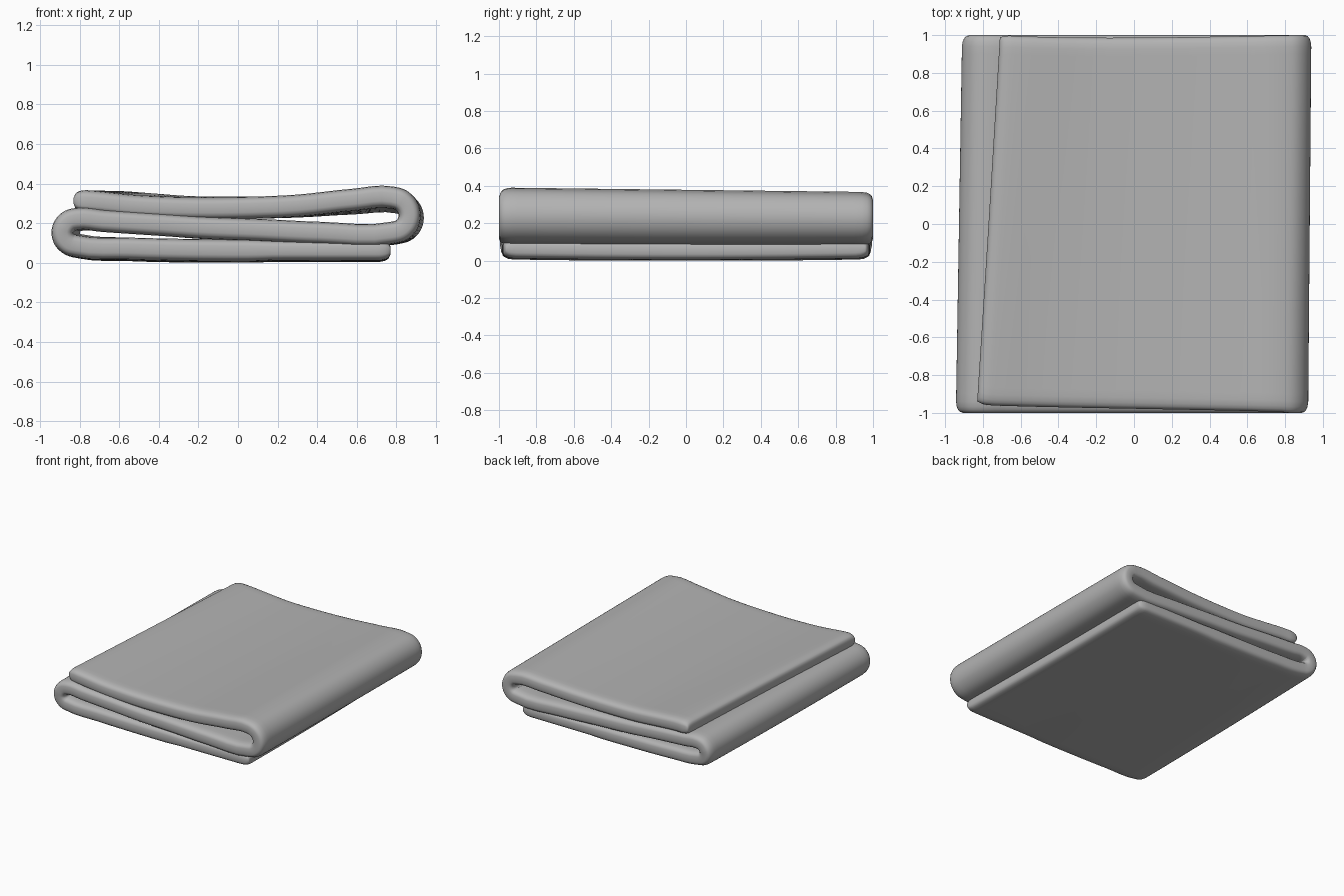
import bpy, bmesh, math
from mathutils import Vector

if "Cube" in bpy.data.objects:
    bpy.data.objects.remove(bpy.data.objects["Cube"])

HALF = 0.056          # half thickness of the cloth


def fold(cx, cz, r, side):
    """Half circle from the lower layer to the upper one."""
    return [(cx + side * r * math.cos(a), cz + r * math.sin(a))
            for a in (math.radians(d) for d in range(-90, 91, 30))]


def centreline(lower, left, middle, right, upper):
    return lower + fold(*left, -1) + middle + fold(*right, 1) + upper


# S-shaped centreline at the front hem and at the back hem
front = centreline(
    [(0.77, 0.058), (0.745, 0.058), (0.68, 0.058), (0.3, 0.058), (-0.2, 0.060), (-0.55, 0.068)],
    (-0.815, 0.153, 0.072),
    [(-0.68, 0.215), (-0.4, 0.196), (-0.2, 0.181), (0.1, 0.168), (0.42, 0.152)],
    (0.775, 0.243, 0.091),
    [(0.58, 0.322), (0.3, 0.292), (0, 0.280), (-0.3, 0.280), (-0.55, 0.292), (-0.74, 0.312), (-0.805, 0.316), (-0.83, 0.316)])
back = centreline(
    [(0.76, 0.058), (0.735, 0.058), (0.67, 0.058), (0.3, 0.058), (-0.2, 0.060), (-0.55, 0.068)],
    (-0.785, 0.153, 0.069),
    [(-0.68, 0.215), (-0.4, 0.198), (-0.2, 0.182), (0.1, 0.168), (0.42, 0.152)],
    (0.805, 0.230, 0.078),
    [(0.58, 0.303), (0.3, 0.288), (0, 0.282), (-0.25, 0.285), (-0.45, 0.300), (-0.6, 0.310), (-0.685, 0.310), (-0.71, 0.310)])


def smooth(points, steps=4):
    """Catmull-Rom interpolation of a 2D path."""
    p = [Vector(q) for q in points]
    p = [2 * p[0] - p[1]] + p + [2 * p[-1] - p[-2]]
    out = []
    for a, b, c, d in zip(p, p[1:], p[2:], p[3:]):
        # scaled tangents keep unevenly spaced points from overshooting
        l1, l0, l2 = (c - b).length, (b - a).length, (d - c).length
        m1 = ((b - a) / l0 * l1 + (c - b) / l1 * l0) / (l0 + l1) * l1
        m2 = ((c - b) / l1 * l2 + (d - c) / l2 * l1) / (l1 + l2) * l1
        for i in range(steps):
            t = i / steps
            out.append((2*t**3 - 3*t*t + 1) * b + (t**3 - 2*t*t + t) * m1
                       + (3*t*t - 2*t**3) * c + (t**3 - t*t) * m2)
    return out + [p[-2]]


def rounded(d, w=0.06):
    """Thickness factor at distance d from a hem."""
    k = min(d / w, 1)
    return 0.4 + 0.6 * math.sqrt(1 - (1 - k) ** 2)


path_f, path_b = smooth(front), smooth(back)
n = len(path_f)
edge = [0, 0.006, 0.016, 0.032, 0.06, 0.1]
ys = [-1 + d for d in edge] + [-0.7 + 0.2 * i for i in range(8)] + [1 - d for d in reversed(edge)]

# folded blanket: outer and inner skins lofted from front to back
bm = bmesh.new()
skins = ([], [])
for y in ys:
    t = (y + 1) / 2
    line = [a.lerp(b, t) for a, b in zip(path_f, path_b)]
    rows = ([], [])
    for i, p in enumerate(line):
        tan = (line[min(i + 1, n - 1)] - line[max(i - 1, 0)]).normalized()
        normal = Vector((-tan.y, tan.x))
        end = min((p - line[0]).length, (p - line[-1]).length)
        h = HALF * rounded(1 - abs(y)) * rounded(end) * (0.9 if i < 14 else 1)
        top = max(0, (i / (n - 1) - 0.72) / 0.28)       # progress along the upper layer
        low = max(0, 1 - i / (0.3 * n))                 # progress along the lower layer
        yy = y * (1 - 0.025 * low)
        if y < 0:
            yy *= 1 - 0.05 * top
        elif top:                                       # slight wave in the back hem
            yy *= 1 - 0.014 * math.sin(math.pi * top) ** 2
        yy *= 1 - 0.012 * (1 - min(end / 0.06, 1)) ** 2
        sag = 0.012 * y * y * (1 - min(1, p.y / 0.2)) - 0.004
        for row, s in zip(rows, (1, -1)):
            q = p + normal * h * s
            row.append(bm.verts.new((q.x, yy, max(0, q.y + sag))))
    for skin, row in zip(skins, rows):
        skin.append(row)

A, B = skins
for j in range(len(ys) - 1):
    for i in range(n - 1):
        for S in skins:
            bm.faces.new((S[j][i], S[j][i + 1], S[j + 1][i + 1], S[j + 1][i]))
    for i in (0, n - 1):                                # end hems
        bm.faces.new((A[j][i], A[j + 1][i], B[j + 1][i], B[j][i]))
for j in (0, len(ys) - 1):                              # front and back hems
    for i in range(n - 1):
        bm.faces.new((A[j][i], A[j][i + 1], B[j][i + 1], B[j][i]))
bmesh.ops.recalc_face_normals(bm, faces=bm.faces)

mesh = bpy.data.meshes.new("folded_blanket")
bm.to_mesh(mesh)
bm.free()
blanket = bpy.data.objects.new("folded_blanket", mesh)
bpy.context.collection.objects.link(blanket)

# darker grey cloth
cloth = bpy.data.materials.new("grey_cloth")
cloth.diffuse_color = (0.45, 0.45, 0.45, 1)
cloth.use_nodes = True
cloth.node_tree.nodes["Principled BSDF"].inputs["Base Color"].default_value = cloth.diffuse_color
mesh.materials.append(cloth)

bpy.context.view_layer.objects.active = blanket
blanket.select_set(True)
bpy.ops.object.shade_smooth_by_angle(angle=math.radians(60))
